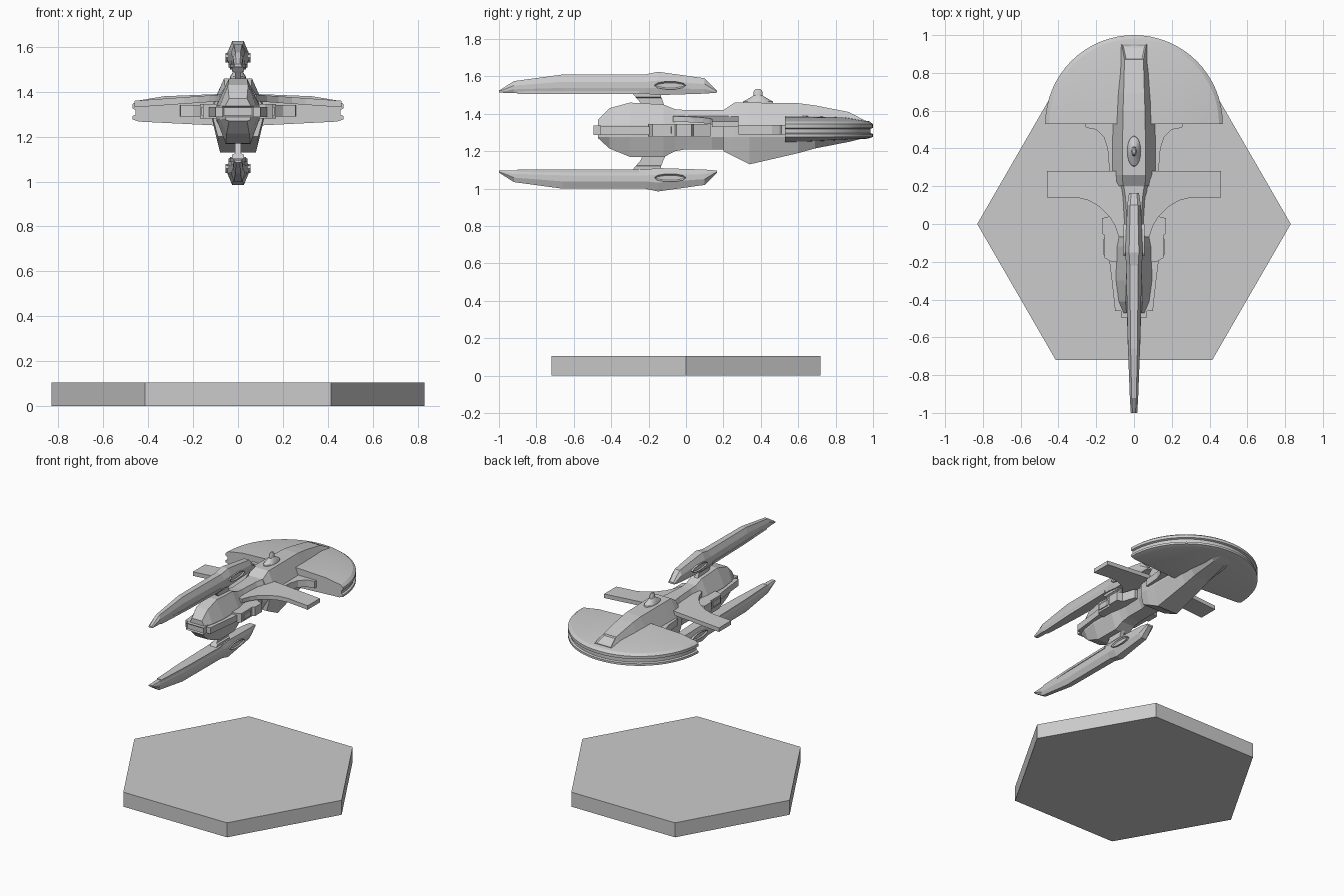
import bpy, bmesh, math

cube = bpy.data.objects.get("Cube")
if cube:
    bpy.data.objects.remove(cube, do_unlink=True)

grey = bpy.data.materials.new("plain_grey")
grey.use_nodes = True
grey.diffuse_color = (0.6, 0.6, 0.6, 1)
grey.node_tree.nodes["Principled BSDF"].inputs["Base Color"].default_value = (0.6, 0.6, 0.6, 1)

MID = 1.305  # height the two engines mirror about


def finish(name, bm, smooth=False):
    bmesh.ops.recalc_face_normals(bm, faces=bm.faces)
    mesh = bpy.data.meshes.new(name)
    bm.to_mesh(mesh)
    bm.free()
    mesh.materials.append(grey)
    ob = bpy.data.objects.new(name, mesh)
    bpy.context.collection.objects.link(ob)
    if smooth:
        bpy.ops.object.select_all(action='DESELECT')
        ob.select_set(True)
        bpy.context.view_layer.objects.active = ob
        bpy.ops.object.shade_smooth_by_angle(angle=math.radians(25))
    return ob


def loft(rings, cap=True):
    """Skin a list of point rings of equal length."""
    bm = bmesh.new()
    vs = [[bm.verts.new(p) for p in ring] for ring in rings]
    n = len(rings[0])
    for a, b in zip(vs, vs[1:]):
        for i in range(n):
            j = (i + 1) % n
            bm.faces.new((a[i], a[j], b[j], b[i]))
    if cap:
        bm.faces.new(vs[0][::-1])
        bm.faces.new(vs[-1])
    bmesh.ops.recalc_face_normals(bm, faces=bm.faces)
    return bm


def ring(y, half):
    """Mirror a half section of (x, z) points across the centre plane."""
    return [(x, y, z) for x, z in half] + [(-x, y, z) for x, z in reversed(half)]


def prism(name, outline, bottom, top, side=1):
    """Plan outline extruded in z; bottom and top are functions of x."""
    rings = [[(side * x, y, f(x)) for x, y in outline] for f in (bottom, top)]
    return finish(name, loft(rings))


def flat(z):
    return lambda x: z


def inset(bm, pick, thickness, depth):
    bm.normal_update()
    faces = [f for f in bm.faces if pick(f)]
    bmesh.ops.inset_individual(bm, faces=faces, thickness=thickness, depth=depth)


def hull_rings(rows):
    return [ring(y, [(wt, zt), (wm, 1.34), (wm, 1.275), (wb, zb)])
            for y, wt, zt, wm, wb, zb in rows]


# Hexagonal display base
base = [(0.83 * math.cos(k * math.pi / 3), 0.83 * math.sin(k * math.pi / 3)) for k in range(6)]
prism("hex_base", base, flat(0), flat(0.105))

# Half disc bow with a grooved rim
profile = [(0, 1.393), (0.33, 1.38), (0.45, 1.36), (0.47, 1.345), (0.47, 1.325),
           (0.457, 1.32), (0.457, 1.297), (0.47, 1.292), (0.47, 1.277),
           (0.44, 1.267), (0, 1.245)]
steps = 32
bow = loft([[(r * math.cos(math.pi * k / steps), 0.53 + r * math.sin(math.pi * k / steps), z)
             for r, z in profile] for k in range(steps + 1)])
bmesh.ops.remove_doubles(bow, verts=bow.verts, dist=0.0001)
finish("bow_disc", bow, smooth=True)

# Forward hull with a recessed trapezoid panel at the nose
front = loft(hull_rings([
    (0.20, 0.058, 1.42, 0.11, 0.09, 1.20),
    (0.26, 0.062, 1.46, 0.115, 0.09, 1.17),
    (0.34, 0.062, 1.46, 0.115, 0.08, 1.13),
    (0.60, 0.058, 1.457, 0.11, 0.065, 1.19),
    (0.69, 0.055, 1.445, 0.105, 0.06, 1.215),
    (0.87, 0.05, 1.41, 0.09, 0.045, 1.25),
    (0.95, 0.065, 1.368, 0.083, 0.03, 1.27)]))
inset(front, lambda f: f.normal.z > 0.7 and f.calc_center_median().y > 0.88, 0.012, -0.008)
finish("forward_hull", front)

# Neck and rear hull
finish("rear_hull", loft(hull_rings([
    (-0.47, 0.04, 1.37, 0.055, 0.04, 1.27),
    (-0.41, 0.045, 1.43, 0.08, 0.05, 1.215),
    (-0.30, 0.04, 1.46, 0.095, 0.055, 1.17),
    (-0.12, 0.04, 1.45, 0.092, 0.055, 1.168),
    (-0.06, 0.038, 1.425, 0.08, 0.05, 1.20),
    (0.0, 0.036, 1.42, 0.072, 0.05, 1.21),
    (0.14, 0.045, 1.42, 0.078, 0.05, 1.21),
    (0.21, 0.055, 1.42, 0.10, 0.06, 1.21)])))

# Tail block with a recessed rear face
tail = loft([ring(y, [(0.07, 1.337), (0.07, 1.288)]) for y in (-0.495, -0.44)])
inset(tail, lambda f: f.normal.y < -0.9, 0.01, -0.008)
finish("tail_block", tail)

# Command dome with a small turret
dome = [(0.037, 0.085, 1.45), (0.035, 0.078, 1.467), (0.026, 0.05, 1.482),
        (0.015, 0.025, 1.497), (0.013, 0.023, 1.52), (0.007, 0.014, 1.532)]
finish("command_dome", loft([[(rx * math.cos(a), 0.385 + ry * math.sin(a), z)
                              for a in (k * math.pi / 10 for k in range(20))]
                             for rx, ry, z in dome]), smooth=True)

# Side plates, pods and wings
wing = [(0.05, 0.28), (0.46, 0.28), (0.46, 0.14), (0.30, 0.14), (0.24, 0.125),
        (0.18, 0.09), (0.13, 0.04), (0.10, -0.01), (0.08, -0.07), (0.04, -0.07)]
fairing = [(0.05, 0.55), (0.26, 0.55), (0.255, 0.51), (0.20, 0.50), (0.16, 0.46),
           (0.14, 0.40), (0.13, 0.28), (0.05, 0.28)]
band = [(0, 0.12), (0.09, 0.12), (0.12, 0), (0.13, -0.20), (0.115, -0.32),
        (0.10, -0.46), (0, -0.46)]
pod = [(0.06, 0.13), (0.10, 0.13), (0.13, 0.04), (0.17, 0.03), (0.17, -0.05),
       (0.155, -0.06), (0.155, -0.18), (0.12, -0.20), (0.06, -0.20)]
vent = [(0.14, -0.17), (0.162, -0.165), (0.162, -0.08), (0.14, -0.07)]
for label, side in (("left", 1), ("right", -1)):
    prism(label + "_wing", wing, lambda x: 1.363 - 0.07 * x, lambda x: 1.393 - 0.072 * x, side)
    prism(label + "_fairing", fairing, flat(1.29), flat(1.34), side)
    prism(label + "_band", band, flat(1.288), flat(1.333), side)
    prism(label + "_side_pod", pod, flat(1.28), flat(1.345), side)
    prism(label + "_pod_vent", vent, flat(1.294), flat(1.332), side)

# Engines above and below: y, top width, top, mid width, bottom width, bottom
engine = [(-1.0, 0.008, 1.524, 0.017, 0.012, 1.513),
          (-0.92, 0.012, 1.575, 0.022, 0.016, 1.512),
          (-0.66, 0.018, 1.61, 0.032, 0.025, 1.508),
          (-0.22, 0.022, 1.61, 0.042, 0.035, 1.508),
          (-0.15, 0.026, 1.625, 0.046, 0.035, 1.50),
          (0.10, 0.02, 1.59, 0.036, 0.03, 1.508),
          (0.165, 0.015, 1.525, 0.026, 0.022, 1.513)]
for label, s in (("upper", 1), ("lower", -1)):
    def flip(z, s=s):
        return MID + s * (z - MID)

    rings = []
    for y, wt, zt, wm, wb, zb in engine:
        h = zt - zb
        half = [(wt, zt), (wm, zb + 0.62 * h), (wm, zb + 0.3 * h), (wb, zb)]
        rings.append(ring(y, [(w, flip(z)) for w, z in half]))
    finish(label + "_engine", loft(rings))

    # Long keel rail
    rail = [(-0.90, 0.019), (-0.62, 0.034), (-0.25, 0.042)]
    finish(label + "_engine_rail", loft([ring(y, [(w, flip(1.523)), (w, flip(1.507))])
                                         for y, w in rail]))

    # Raised oval intakes with recessed centres
    for name, side in (("left", 1), ("right", -1)):
        oval = [(-0.085 + 0.085 * math.cos(k * math.pi / 5),
                 flip(1.552 + 0.022 * math.sin(k * math.pi / 5))) for k in range(10)]
        bm = loft([[(side * x, y, z) for y, z in oval] for x in (0.02, 0.055)])
        inset(bm, lambda f: f.normal.x * side > 0.9, 0.008, -0.008)
        finish(f"{label}_{name}_intake", bm)

    # Swept pylon with a collar under the engine
    sweep = [(1.42, -0.23, -0.10, 0.014), (1.455, -0.24, -0.12, 0.014),
             (1.485, -0.265, -0.13, 0.014), (1.49, -0.27, -0.135, 0.026),
             (1.52, -0.295, -0.135, 0.026)]
    finish(label + "_pylon", loft([[(-w, a, flip(z)), (w, a, flip(z)), (w, b, flip(z)), (-w, b, flip(z))]
                                   for z, a, b, w in sweep]))
